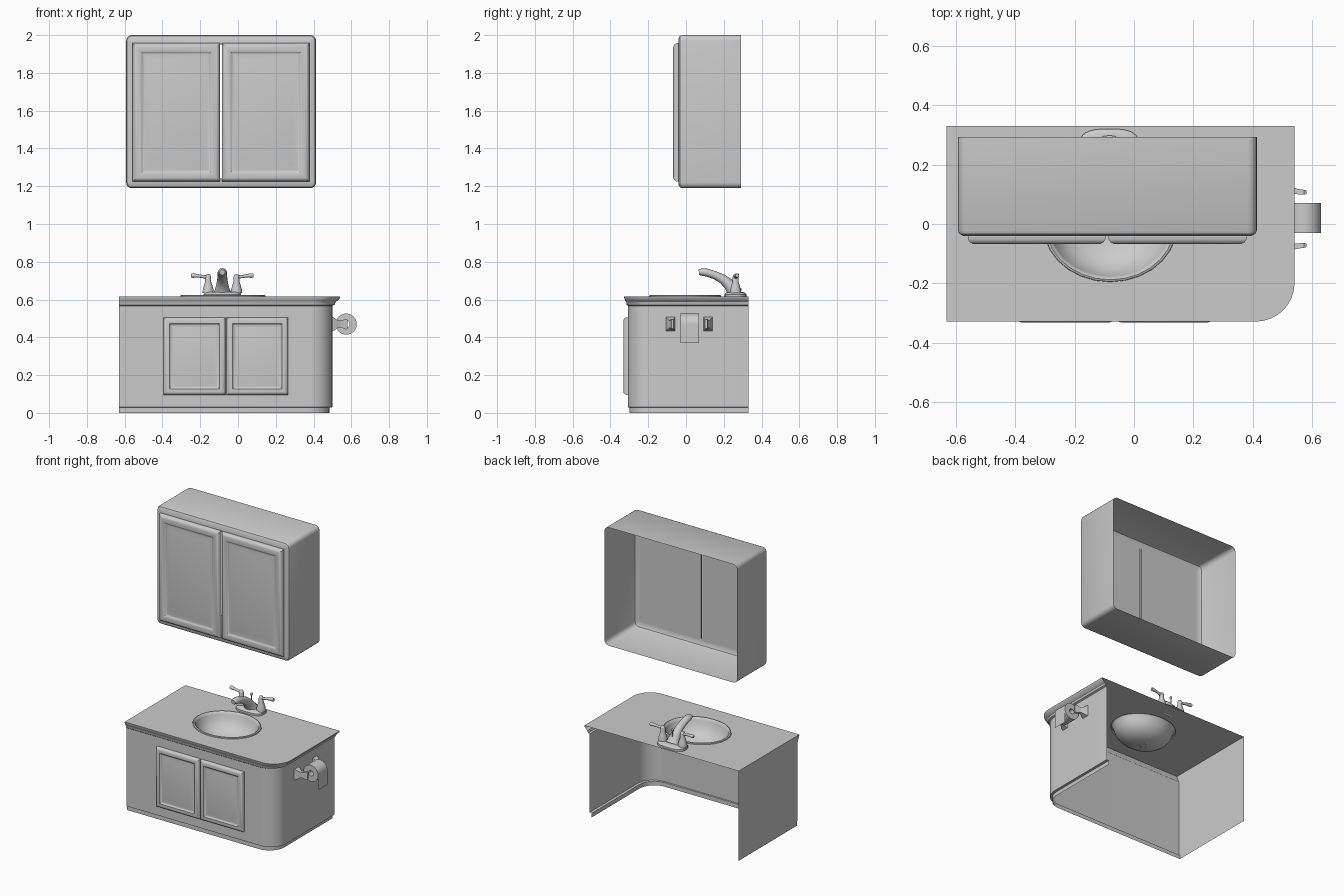
import bpy, bmesh
from math import sin, cos, pi, radians
from mathutils import Vector

if "Cube" in bpy.data.objects:
    bpy.data.objects.remove(bpy.data.objects["Cube"])


def finish(name, bm, angle=35):
    bmesh.ops.recalc_face_normals(bm, faces=bm.faces)
    me = bpy.data.meshes.new(name)
    bm.to_mesh(me)
    bm.free()
    me.shade_smooth()
    me.set_sharp_from_angle(angle=radians(angle))
    ob = bpy.data.objects.new(name, me)
    bpy.context.collection.objects.link(ob)
    return ob


def loft(name, rings, caps=(False, False), closed=True, angle=35):
    """Skin a list of equal-length point rings."""
    bm = bmesh.new()
    rows = [[bm.verts.new(p) for p in r] for r in rings]
    n = len(rows[0])
    for a, b in zip(rows, rows[1:]):
        for i in range(n if closed else n - 1):
            j = (i + 1) % n
            bm.faces.new((a[i], a[j], b[j], b[i]))
    if caps[0]:
        bm.faces.new(rows[0])
    if caps[1]:
        bm.faces.new(rows[-1])
    return finish(name, bm, angle)


def ellipse(cx, cy, z, a, b, n=28, power=1.0):
    out = []
    for i in range(n):
        c, s = cos(2 * pi * i / n), sin(2 * pi * i / n)
        out.append((cx + a * abs(c) ** power * (1 if c > 0 else -1),
                    cy + b * abs(s) ** power * (1 if s > 0 else -1), z))
    return out


def tube(name, path, side, n=16):
    """Path entries: (point, half width along side, half thickness)."""
    pts = [Vector(p[0]) for p in path]
    side = Vector(side)
    rings = []
    for i, (_, w, t) in enumerate(path):
        tan = pts[min(i + 1, len(pts) - 1)] - pts[max(i - 1, 0)]
        up = side.cross(tan).normalized()
        rings.append([pts[i] + side * w * cos(2 * pi * k / n) + up * t * sin(2 * pi * k / n)
                      for k in range(n)])
    return loft(name, rings, (True, True), angle=50)


def door(name, x0, x1, z0, z1, y, depth, s=1.0, back=True):
    """Raised-panel door: nested rectangles of (inset, protrusion)."""
    prof = [(0, 0), (0, .4), (.006, .75), (.016, .95), (.024, 1), (.042, 1), (.05, .8),
            (.055, .7), (.062, .7), (.085, .85)]
    rings = []
    for i, d in prof:
        i *= s
        yy = y - depth * d
        rings.append([(x0 + i, yy, z0 + i), (x1 - i, yy, z0 + i),
                      (x1 - i, yy, z1 - i), (x0 + i, yy, z1 - i)])
    return loft(name, rings, (back, True))


# Wall cabinet: rounded shell, open at the back, with a door opening in front
def round_rect(y, inset, r):
    x0, x1, z0, z1 = -.592 + inset, .413 - inset, 1.19 + inset, 2.0 - inset
    pts = []
    for cx, cz, a0 in ((x1 - r, z1 - r, 0), (x0 + r, z1 - r, 90),
                       (x0 + r, z0 + r, 180), (x1 - r, z0 + r, 270)):
        for k in range(6):
            a = radians(a0 + 18 * k)
            pts.append((cx + r * cos(a), y, cz + r * sin(a)))
    return pts


loft("wall_cabinet", [round_rect(.292, 0, .03), round_rect(-.022, 0, .03),
                      round_rect(-.033, .005, .026), round_rect(-.04, .018, .018),
                      round_rect(-.04, .05, .002)])
door("wall_door_left", -.558, -.096, 1.225, 1.957, -.04, .028)
door("wall_door_right", -.085, .378, 1.225, 1.957, -.04, .028)


# Vanity outline: left side, front, rounded front right corner, right side
def outline(inset, z):
    x1, y0, r = .54 - inset, -.328 + inset * .5, .13 - inset * .3
    pts = [(-.63, .33, z), (-.63, y0, z)]
    for k in range(9):
        a = radians(-90 + 90 * k / 8)
        pts.append((x1 - r + r * cos(a), y0 + r + r * sin(a), z))
    return pts + [(x1, .33, z)]


loft("countertop_edge", [outline(i, z) for i, z in
                         ((0, .615), (.004, .604), (.014, .594), (.024, .586),
                          (.028, .572), (.04, .567))], closed=False)
loft("vanity_body", [outline(i, z) for i, z in
                     ((.04, .567), (.04, .03), (.056, .028), (.056, 0))], closed=False)
door("vanity_door_left", -.395, -.066, .095, .505, -.308, .023, .75, False)
door("vanity_door_right", -.06, .265, .095, .505, -.308, .023, .75, False)

# Countertop sheet with an oval hole for the sink
SX, SY, SA, SB = -.08, -.005, .225, .19
bm = bmesh.new()
edges = []
for ring in (outline(0, .615), ellipse(SX, SY, .615, SA * .97, SB * .97)):
    vs = [bm.verts.new(p) for p in ring]
    edges += [bm.edges.new((vs[i - 1], vs[i])) for i in range(len(vs))]
bmesh.ops.triangle_fill(bm, edges=edges, use_beauty=True, normal=(0, 0, 1))
finish("countertop", bm)

# Sink bowl with raised rim, and its drain
loft("sink_bowl", [ellipse(SX, SY, z, SA * k, SB * k) for k, z in
                   ((1, .615), (.995, .622), (.96, .625), (.925, .62), (.9, .605), (.84, .57),
                    (.72, .537), (.54, .512), (.32, .498), (.1, .493))], (False, True), angle=50)
loft("sink_drain", [ellipse(SX, SY, z, r, r, 16) for r, z in
                    ((.022, .492), (.022, .498), (.015, .498), (.012, .494))], (False, True))

# Faucet: base plate, spout, lift rod, two lever handles
FX, FY = -.083, .262
loft("faucet_base", [ellipse(FX, FY, z, .1 - i, .058 - i, 32, .7) for i, z in
                     ((0, .615), (0, .628), (.008, .637), (.02, .64))], (False, True))
tube("faucet_spout", [((FX, y, z), w, t) for y, z, w, t in
                      ((.262, .63, .05, .042), (.25, .65, .04, .036), (.228, .68, .032, .03),
                       (.195, .708, .027, .025), (.155, .728, .025, .021),
                       (.115, .742, .025, .021), (.085, .746, .023, .02),
                       (.068, .744, .015, .014))], (1, 0, 0))
loft("lift_rod", [ellipse(FX, .265, z, r, r, 10) for r, z in
                  ((.005, .64), (.004, .715), (.008, .722), (.008, .73), (.003, .736))],
     (False, True))
for tag, s in (("left", -1), ("right", 1)):
    hx = FX + s * .075
    loft("handle_post_" + tag, [ellipse(hx, FY, z, r, r, 16) for r, z in
                                ((.03, .635), (.028, .655), (.022, .675), (.016, .695),
                                 (.015, .722), (.011, .732), (.004, .735))],
         (False, True), angle=50)
    tube("handle_lever_" + tag, [((hx + s * d, FY + .1 * d, z), r, r) for d, z, r in
                                 ((0, .718, .01), (.03, .722, .008), (.055, .726, .009),
                                  (.08, .727, .012), (.09, .727, .009))], (0, 1, 0), 12)

# Paper roll with core and hanging sheet
RX, RZ = .573, .47


def roll_ring(r, y):
    return [(RX + r * cos(2 * pi * k / 24), y, RZ + r * sin(2 * pi * k / 24)) for k in range(24)]


loft("paper_roll", [roll_ring(r, y) for r, y in
                    ((.018, -.03), (.056, -.03), (.056, .07), (.018, .07), (.018, -.03))])
loft("paper_sheet", [[(.629, -.03, z), (.629, .07, z)] for z in (.47, .37)], closed=False)

# Hourglass brackets either side of the roll
for tag, y, s in (("front", -.082, 1), ("back", .117, -1)):
    rings = []
    for x, hy, hz, dy in ((.5, .024, .037, 0), (.508, .022, .034, 0), (.53, .011, .02, .004),
                          (.55, .009, .02, .008), (.572, .008, .028, .01), (.58, .006, .024, .01)):
        c = y + s * dy
        rings.append([(x, c - hy, RZ - hz), (x, c + hy, RZ - hz),
                      (x, c + hy, RZ + hz), (x, c - hy, RZ + hz)])
    loft("roll_bracket_" + tag, rings, (True, True))
